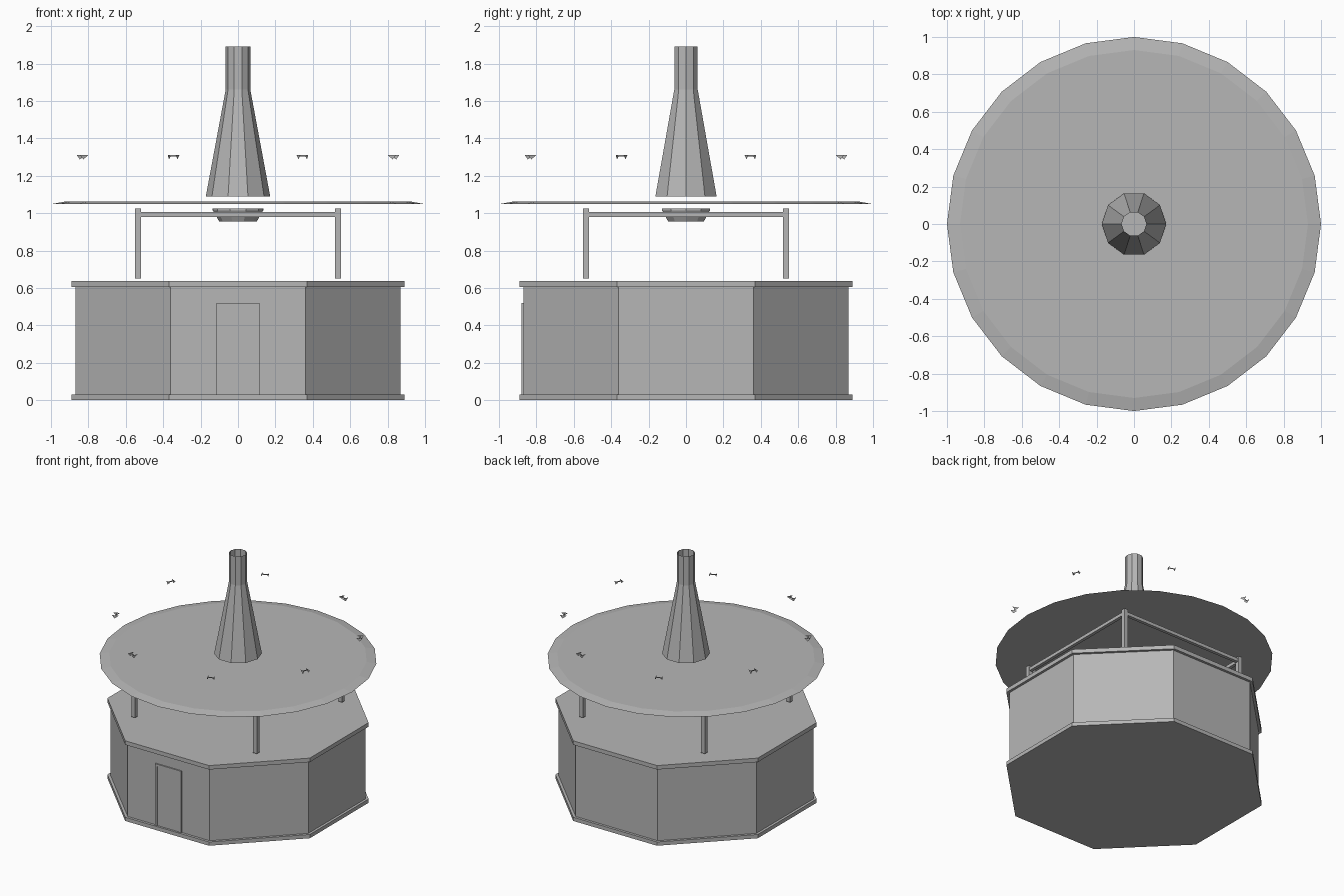
import bpy
import bmesh
from math import sin, cos, pi, radians
from mathutils import Matrix, Vector

cube = bpy.data.objects.get("Cube")
if cube:
    bpy.data.objects.remove(cube, do_unlink=True)

grey = bpy.data.materials.new("plain grey")
grey.use_nodes = True
shade = (0.47, 0.47, 0.47, 1)
grey.diffuse_color = shade
grey.node_tree.nodes["Principled BSDF"].inputs["Base Color"].default_value = shade


def finish(name, bm, fix_normals=True):
    if fix_normals:
        bmesh.ops.recalc_face_normals(bm, faces=bm.faces)
    mesh = bpy.data.meshes.new(name)
    bm.to_mesh(mesh)
    bm.free()
    mesh.materials.append(grey)
    obj = bpy.data.objects.new(name, mesh)
    bpy.context.scene.collection.objects.link(obj)
    return obj


def lathe(name, profile, sides, turn=0, cap=True):
    """Faceted solid through (radius, z) rings."""
    bm = bmesh.new()
    rings = []
    for r, z in profile:
        angles = [turn + 2 * pi * i / sides for i in range(sides)]
        rings.append([bm.verts.new((r * cos(a), r * sin(a), z)) for a in angles])
    for low, high in zip(rings, rings[1:]):
        for i in range(sides):
            j = (i + 1) % sides
            bm.faces.new((low[i], low[j], high[j], high[i]))
    if cap:
        bm.faces.new(rings[0][::-1])
        bm.faces.new(rings[-1])
    return finish(name, bm, cap)


def box(name, centre, size, turn=0):
    bm = bmesh.new()
    place = Matrix.Rotation(turn, 4, "Z") @ Matrix.Translation(centre)
    bmesh.ops.create_cube(bm, size=1, matrix=place @ Matrix.Diagonal((*size, 1)))
    return finish(name, bm)


# Eight-sided building with a trim band at the foot and the eaves
eighth = pi / 8
wall, trim = 0.87 / cos(eighth), 0.89 / cos(eighth)
lathe("walls", [(wall, 0.03), (wall, 0.61)], 8, eighth)
lathe("base_trim", [(trim, 0), (trim, 0.03)], 8, eighth)
lathe("eaves_trim", [(trim, 0.605), (trim, 0.637)], 8, eighth)

# Door and its frame on the front wall
box("door", (0, -0.87, 0.267), (0.19, 0.008, 0.475))
for side, label in ((-1, "right"), (1, "left")):
    box("door_jamb_" + label, (side * 0.105, -0.872, 0.275), (0.02, 0.016, 0.49))
box("door_lintel", (0, -0.872, 0.512), (0.19, 0.016, 0.016))

# Four posts joined by a square of beams
for k in range(4):
    turn = k * pi / 2
    box("roof_post", (0.535, 0.535, 0.837), (0.032, 0.032, 0.375), turn)
    box("roof_beam", (0, 0.535, 0.993), (1.04, 0.025, 0.026), turn)

# Round roof, chimney and the hood below
lathe("round_roof", [(1, 1.048), (0.93, 1.061)], 24)
lathe("chimney", [(0.172, 1.09), (0.066, 1.66), (0.066, 1.89)], 10, cap=False)
lathe("chimney_hood", [(0.1, 0.955), (0.135, 1.015), (0.135, 1.025)], 10)

# Ring of eight small thin brackets above the roof
for k in range(8):
    bm = bmesh.new()
    spin = Matrix.Rotation(eighth + k * pi / 4, 4, "Z")

    def plate(points):
        bm.faces.new([bm.verts.new(spin @ Vector(p)) for p in points])

    for y in (-0.024, 0.024):
        plate([(0.875, y, 1.312), (0.925, y, 1.312), (0.905, y, 1.287)])
    plate([(0.9, -0.024, 1.312), (0.9, 0.024, 1.312),
           (0.9, 0.024, 1.303), (0.9, -0.024, 1.303)])
    finish("small_bracket", bm, False)
